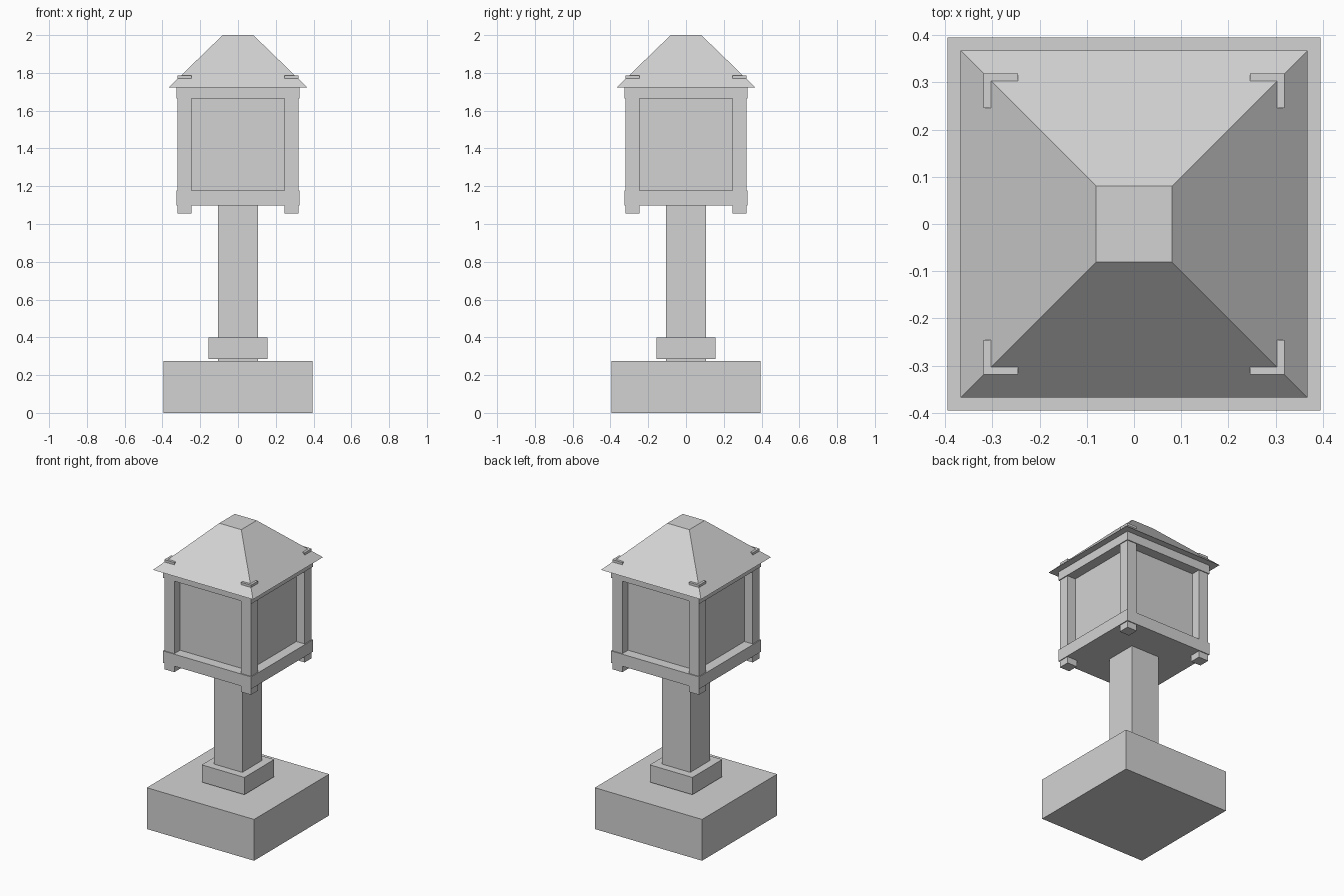
import bpy
import bmesh

cube = bpy.data.objects.get("Cube")
if cube:
    bpy.data.objects.remove(cube, do_unlink=True)

# One plain stone colour
stone = bpy.data.materials.new("stone grey")
stone.use_nodes = True
colour = (0.65, 0.65, 0.65, 1)
stone.diffuse_color = colour
stone.node_tree.nodes["Principled BSDF"].inputs["Base Color"].default_value = colour


def block(name, half, bottom, top, x=0, y=0, top_half=None):
    """Square block between two heights, optionally tapering to top_half."""
    upper = half if top_half is None else top_half
    bm = bmesh.new()
    bmesh.ops.create_cube(bm, size=2)
    for v in bm.verts:
        is_top = v.co.z > 0
        r = upper if is_top else half
        v.co = (x + v.co.x * r, y + v.co.y * r, top if is_top else bottom)
    mesh = bpy.data.meshes.new(name)
    bm.to_mesh(mesh)
    bm.free()
    mesh.materials.append(stone)
    obj = bpy.data.objects.new(name, mesh)
    bpy.context.collection.objects.link(obj)
    return obj


# Pedestal
block("base", 0.395, 0, 0.275)
block("pillar", 0.105, 0.27, 1.11)
block("pillar_collar", 0.157, 0.285, 0.4)

# Lantern chamber with recessed walls
block("floor_slab", 0.325, 1.098, 1.178)
block("chamber", 0.258, 1.17, 1.67)
block("top_beam", 0.325, 1.664, 1.722)

# Corner posts run below the floor and poke out through the roof
for side, x in (("left", 1), ("right", -1)):
    for end, y in (("front", -1), ("back", 1)):
        block(f"post_{end}_{side}", 0.0365, 1.055, 1.785, x * 0.2825, y * 0.2825)

# Hipped roof with a flat cap
block("roof", 0.368, 1.722, 2.0, top_half=0.081)
